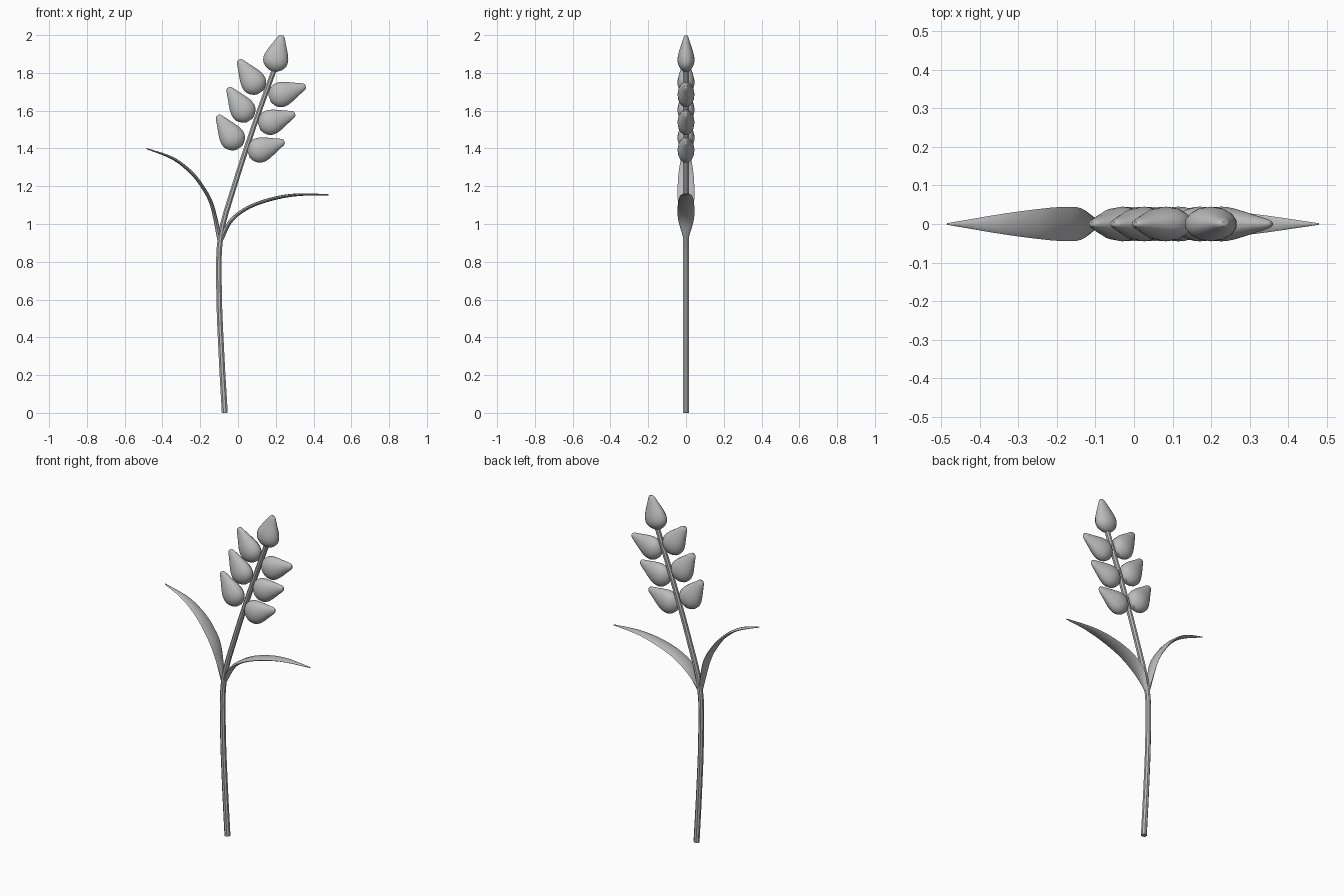
import bpy
import bmesh
from math import sin, cos, pi, radians
from mathutils import Vector

cube = bpy.data.objects.get("Cube")
if cube:
    bpy.data.objects.remove(cube)

grey = bpy.data.materials.new("plain grey")
grey.use_nodes = True
COLOUR = (0.5, 0.5, 0.5, 1)
grey.diffuse_color = COLOUR
grey.node_tree.nodes["Principled BSDF"].inputs["Base Color"].default_value = COLOUR


def smooth(points, steps):
    """Catmull-Rom interpolation through a short list of tuples."""
    pts = [Vector(p) for p in points]
    pts = [2 * pts[0] - pts[1]] + pts + [2 * pts[-1] - pts[-2]]
    out = []
    for a, b, c, d in zip(pts, pts[1:], pts[2:], pts[3:]):
        for i in range(steps):
            t = i / steps
            out.append(b + (c - a) * t / 2 + (2 * a - 5 * b + 4 * c - d) * t * t / 2
                       + (3 * b - a - 3 * c + d) * t ** 3 / 2)
    return out + [pts[-2]]


def sweep(name, stations, sides, angle, turn=0):
    """Skin ellipses along (x, z, half thickness, half depth) stations."""
    bm = bmesh.new()
    rings = []
    for i, (x, z, thick, depth) in enumerate(stations):
        before = stations[max(i - 1, 0)]
        after = stations[min(i + 1, len(stations) - 1)]
        along = Vector((after[0] - before[0], 0, after[1] - before[1])).normalized()
        normal = Vector((along.z, 0, -along.x))
        ring = []
        for k in range(sides):
            a = 2 * pi * (k + turn) / sides
            ring.append(bm.verts.new(Vector((x, 0, z)) + normal * thick * cos(a)
                                     + Vector((0, depth * sin(a), 0))))
        rings.append(ring)
    for low, high in zip(rings, rings[1:]):
        for k in range(sides):
            n = (k + 1) % sides
            bm.faces.new((low[k], low[n], high[n], high[k]))
    bm.faces.new(rings[0])
    bm.faces.new(rings[-1])
    bmesh.ops.recalc_face_normals(bm, faces=bm.faces)
    mesh = bpy.data.meshes.new(name)
    bm.to_mesh(mesh)
    bm.free()
    mesh.materials.append(grey)
    obj = bpy.data.objects.new(name, mesh)
    bpy.context.collection.objects.link(obj)
    bpy.ops.object.select_all(action="DESELECT")
    obj.select_set(True)
    bpy.context.view_layer.objects.active = obj
    bpy.ops.object.shade_smooth_by_angle(angle=radians(angle))
    return obj


# Stem: gently bowed below the leaves, leaning to the left above them
stem = [(-0.07, 0), (-0.087, 0.3), (-0.1, 0.63), (-0.093, 0.93),
        (-0.02, 1.2), (0.085, 1.52), (0.2, 1.84)]
path = smooth(stem, 4)
last = len(path) - 1
sweep("stem", [(p.x, p.y, 0.017 - 0.003 * i / last, 0.016) for i, p in enumerate(path)],
      8, 30, 0.5)

# Leaves: thin arching blades, widest near the base
LEAVES = {
    "right_leaf": [(-0.097, 0.92), (-0.138, 1.1), (-0.19, 1.2),
                   (-0.255, 1.28), (-0.35, 1.35), (-0.485, 1.4)],
    "left_leaf": [(-0.09, 0.92), (-0.035, 1.02), (0.06, 1.09),
                  (0.19, 1.135), (0.32, 1.155), (0.48, 1.155)],
}
WIDTHS = [(0.013, 0.012), (0.01, 0.041), (0.009, 0.044),
          (0.009, 0.038), (0.007, 0.025), (0.003, 0.002)]
for name, points in LEAVES.items():
    sweep(name, smooth([p + w for p, w in zip(points, WIDTHS)], 5), 8, 50)

# Buds: flattened teardrops, each given by its base and tip
BUD_PROFILE = smooth([(0, 0.3), (0.07, 0.65), (0.18, 0.92), (0.32, 1),
                      (0.5, 0.88), (0.75, 0.54), (0.95, 0.27), (1, 0.12)], 2)


def bud(name, base, tip):
    base, tip = Vector(base), Vector(tip)
    stations = []
    for t, r in BUD_PROFILE:
        p = base.lerp(tip, t)
        stations.append((p.x, p.y, 0.068 * r, 0.045 * r))
    sweep(name, stations, 14, 40, 0.5)


bud("top_bud", (0.185, 1.81), (0.232, 2.0))
for i in range(3):
    step = Vector((0.056 * i, 0.147 * i))
    bud(f"right_bud_{i + 1}", Vector((0.006, 1.402)) + step, Vector((-0.108, 1.575)) + step)
    bud(f"left_bud_{i + 1}", Vector((0.055, 1.37)) + step, Vector((0.246, 1.437)) + step)
